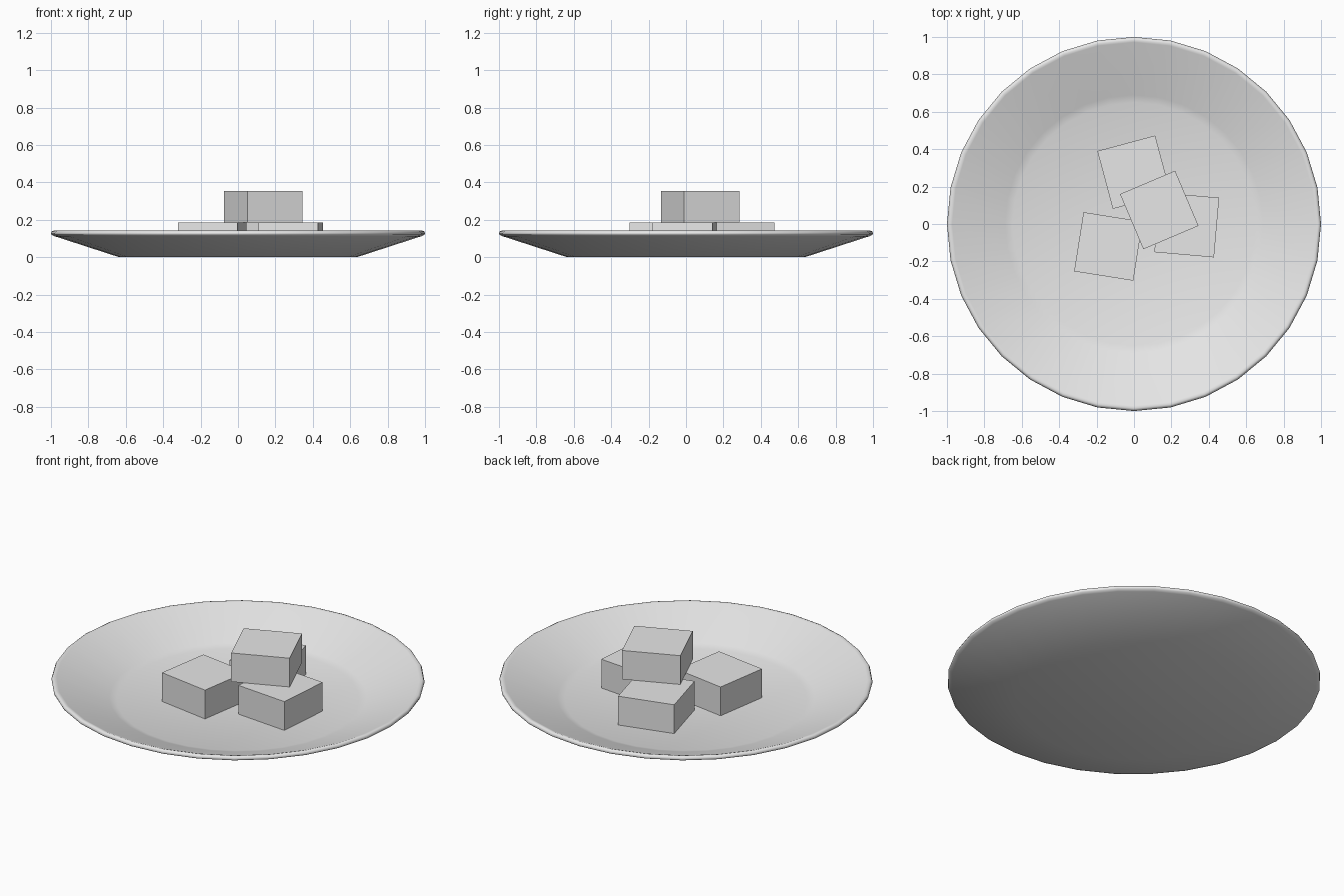
import bpy, bmesh, math
from mathutils import Matrix

cube = bpy.data.objects.get("Cube")
if cube:
    bpy.data.objects.remove(cube, do_unlink=True)

grey = bpy.data.materials.new("plain_grey")
grey.use_nodes = True
COLOUR = (0.8, 0.8, 0.8, 1)
grey.diffuse_color = COLOUR
for node in grey.node_tree.nodes:
    if node.type == 'BSDF_PRINCIPLED':
        node.inputs["Base Color"].default_value = COLOUR


def add_object(name, bm, smooth=False):
    bmesh.ops.recalc_face_normals(bm, faces=bm.faces)
    for face in bm.faces:
        face.smooth = smooth
    mesh = bpy.data.meshes.new(name)
    bm.to_mesh(mesh)
    bm.free()
    mesh.materials.append(grey)
    obj = bpy.data.objects.new(name, mesh)
    bpy.context.collection.objects.link(obj)
    return obj


# Plate: profile from underside, round the rim, to the inner floor
SIDES = 32
profile = [(0.635, 0), (0.98, 0.112), (0.997, 0.12), (1, 0.128), (0.995, 0.138),
           (0.985, 0.142), (0.972, 0.138), (0.69, 0.028), (0.65, 0.015)]
bm = bmesh.new()
rings = []
for radius, z in profile:
    rings.append([bm.verts.new((radius * math.cos(a), radius * math.sin(a), z))
                  for a in (math.tau * i / SIDES for i in range(SIDES))])
for low, high in zip(rings, rings[1:]):
    for i in range(SIDES):
        j = (i + 1) % SIDES
        bm.faces.new((low[i], low[j], high[j], high[i]))
bm.faces.new(rings[0])
bm.faces.new(rings[-1])
add_object("plate", bm, smooth=True)

# Square blocks: three on the floor and one stacked on top
WIDTH, HEIGHT, FLOOR = 0.32, 0.17, 0.015
blocks = {
    "back_block": (0, 0.277, 0, 15),
    "left_block": (0.282, -0.005, 0, -5),
    "right_block": (-0.137, -0.12, 0, -9),
    "top_block": (0.135, 0.075, 1, 23),
}
for name, (x, y, level, turn) in blocks.items():
    bm = bmesh.new()
    bmesh.ops.create_cube(bm, size=1, matrix=Matrix.Diagonal((WIDTH, WIDTH, HEIGHT, 1)))
    block = add_object(name, bm)
    block.location = (x, y, FLOOR + HEIGHT * (level + 0.5))
    block.rotation_euler.z = math.radians(turn)
